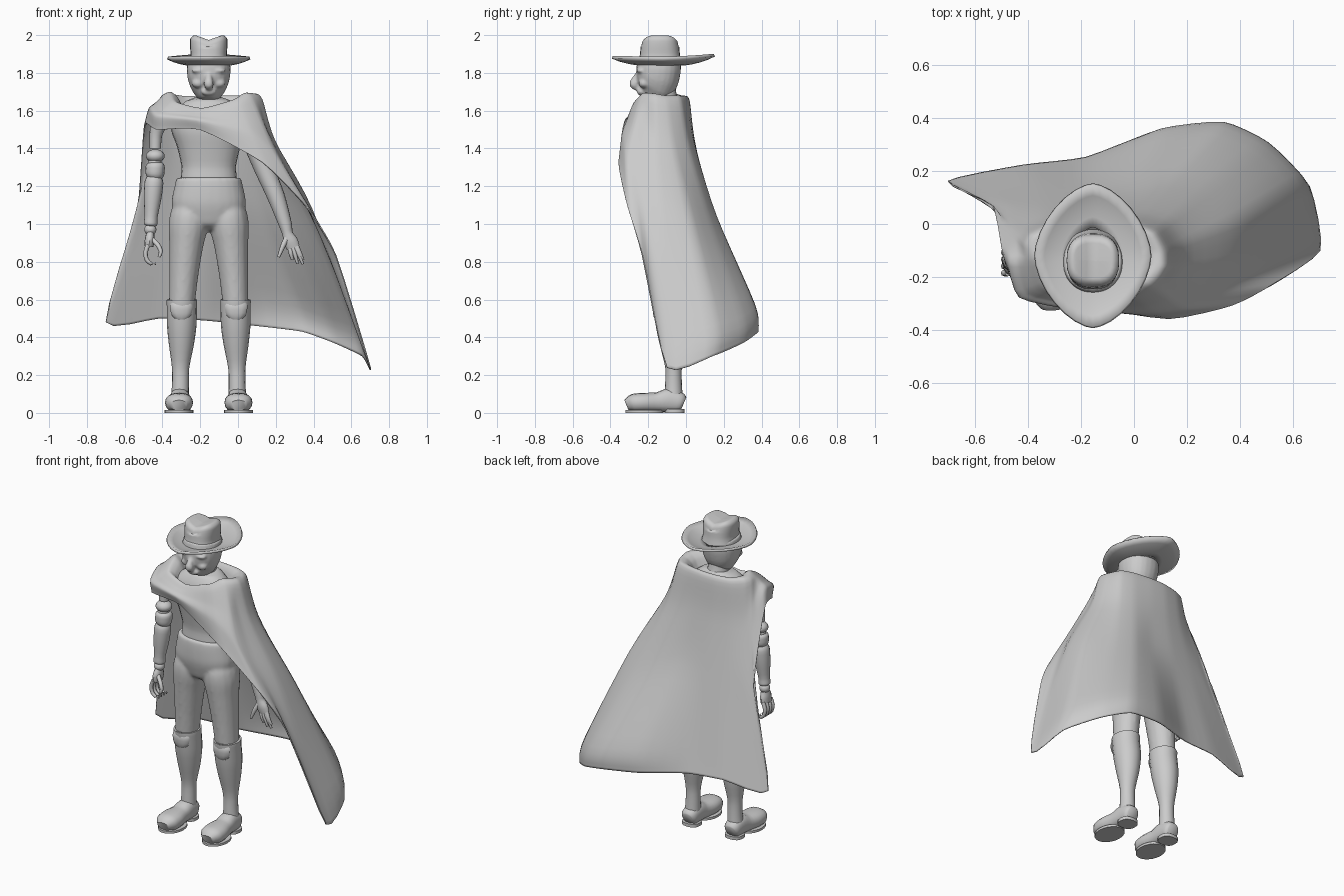
import bpy, bmesh
from math import sin, cos, pi, radians
from mathutils import Vector

CX = -0.155  # body centre line


def spline(pts, n, cyclic=False, k=0.4):
    """Cardinal spline through points of any dimension."""
    P = [Vector(p) for p in pts]
    m, out = len(P), []
    get = (lambda i: P[i % m]) if cyclic else (lambda i: P[max(0, min(m - 1, i))])
    for i in range(m if cyclic else m - 1):
        a, b = get(i), get(i + 1)
        ta, tb = (b - get(i - 1)) * k, (get(i + 2) - a) * k
        for j in range(n):
            t = j / n
            t2, t3 = t * t, t * t * t
            out.append(a * (2*t3 - 3*t2 + 1) + ta * (t3 - 2*t2 + t)
                       + b * (3*t2 - 2*t3) + tb * (t3 - t2))
    if not cyclic:
        out.append(P[-1])
    return out


def skin(name, rings, caps=True, angle=50):
    """Join closed rings of points into a smooth shaded object."""
    bm = bmesh.new()
    vs = [[bm.verts.new(p) for p in r] for r in rings]
    n = len(vs[0])
    for a, b in zip(vs, vs[1:]):
        for i in range(n):
            bm.faces.new((a[i], a[(i + 1) % n], b[(i + 1) % n], b[i]))
    if caps:
        bm.faces.new(vs[0])
        bm.faces.new(vs[-1])
    bmesh.ops.recalc_face_normals(bm, faces=bm.faces)
    me = bpy.data.meshes.new(name)
    bm.to_mesh(me)
    bm.free()
    me.shade_smooth()
    me.set_sharp_from_angle(angle=radians(angle))
    ob = bpy.data.objects.new(name, me)
    bpy.context.collection.objects.link(ob)
    return ob


def signed_pow(v, e):
    return abs(v) ** e * (1 if v > 0 else -1)


def tube(name, secs, n=16, sub=3, e=1.0, flip=False):
    """Sections are (x, y, z, half width, half depth) along a path."""
    secs = [s if len(s) == 5 else (*s, s[3]) for s in secs]
    pts = spline(secs, sub)
    rings = []
    for i, s in enumerate(pts):
        t = Vector((pts[min(i + 1, len(pts) - 1)] - pts[max(i - 1, 0)])[:3]).normalized()
        u = (Vector((1, 0, 0)) - t * t.x).normalized()
        w = t.cross(u)
        ring = []
        for j in range(n):
            a = 2 * pi * j / n
            p = (Vector(s[:3]) + u * s[3] * signed_pow(cos(a), e)
                 + w * s[4] * signed_pow(sin(a), e))
            if flip:
                p.x = 2 * CX - p.x
            ring.append(p)
        rings.append(ring)
    return skin(name, rings)


def ball(name, loc, r):
    x, y, z = loc
    rx, ry, rz = r
    return tube(name, [(x, y, z - rz * cos(pi * i / 10), rx * sin(pi * i / 10) + 1e-4,
                        ry * sin(pi * i / 10) + 1e-4) for i in range(11)], sub=1)


def fuse(parts, voxel, smooth):
    """Merge overlapping parts into one soft surface."""
    with bpy.context.temp_override(active_object=parts[0], object=parts[0],
                                   selected_objects=parts, selected_editable_objects=parts):
        bpy.ops.object.join()
    m = parts[0].modifiers.new("merge", "REMESH")
    m.mode, m.voxel_size, m.use_smooth_shade = "VOXEL", voxel, True
    m = parts[0].modifiers.new("soften", "SMOOTH")
    m.factor, m.iterations = .5, smooth


# torso and neck
tube("torso", [(CX, -.11, 1.18, .155, .105), (CX, -.11, 1.25, .148, .1), (CX, -.11, 1.31, .145, .098),
               (CX, -.115, 1.41, .168, .11), (CX, -.12, 1.5, .2, .12), (CX, -.12, 1.58, .2, .11),
               (CX, -.11, 1.65, .12, .08), (CX, -.11, 1.67, .07, .06)], n=24, e=.9)
tube("neck", [(CX, -.1, 1.6, .075), (CX, -.115, 1.68, .065), (CX, -.13, 1.76, .07)])

# trousers: hips and both legs merged
hips = tube("trousers", [(CX, -.1, .97, .03, .06), (CX, -.1, 1.0, .12, .1), (CX, -.1, 1.05, .18, .115),
                         (CX, -.105, 1.12, .197, .125), (CX, -.11, 1.2, .181, .12),
                         (CX, -.11, 1.245, .172, .114)], n=24, e=.9)
legs = [tube("trouser_leg", [(-.24, -.103, 1.13, .08, .09), (-.258, -.1, 1.05, .1, .115),
                             (-.265, -.1, .98, .104, .116), (-.275, -.1, .88, .09, .102),
                             (-.288, -.095, .72, .077, .087), (-.298, -.09, .56, .068, .077)],
             flip=f) for f in (False, True)]
fuse([hips] + legs, .01, 8)

# head merged with nose, brows, cheeks and mouth
head = tube("head", [(CX, -.19, 1.66, .03, .035), (CX, -.185, 1.672, .052, .06), (CX, -.165, 1.71, .088, .095),
                     (CX, -.152, 1.76, .109, .112), (CX, -.145, 1.82, .116, .118),
                     (CX, -.14, 1.88, .108, .112)], n=24, e=.92)
face = [tube("nose", [(CX, -.25, 1.8, .014), (CX, -.27, 1.76, .022), (CX, -.274, 1.74, .027),
                      (CX, -.255, 1.72, .018)], n=10),
        ball("mouth", (CX, -.235, 1.7), (.04, .025, .022))]
for s in (-1, 1):
    face += [ball("brow", (CX + s * .05, -.238, 1.812), (.042, .025, .014)),
             ball("cheek", (CX + s * .055, -.22, 1.745), (.035, .032, .026))]
fuse([head] + face, .007, 5)

# boots, knee pads, soles
for f in (False, True):
    tube("boot_shaft", [(-.297, -.09, .585, .068, .075), (-.297, -.09, .6, .08, .088),
                        (-.297, -.088, .56, .08, .085), (-.298, -.075, .46, .078, .084),
                        (-.3, -.068, .36, .066, .07), (-.304, -.066, .24, .046, .044),
                        (-.305, -.066, .14, .045, .045), (-.308, -.065, .05, .05, .05)], flip=f)
    tube("knee_pad", [(-.3, -.14, .48, .012, .015), (-.3, -.15, .515, .05, .022),
                      (-.3, -.152, .56, .06, .024), (-.3, -.145, .585, .055, .018)], n=12, flip=f)
    tube("foot", [(-.308, -.012, .05, .035, .035), (-.308, -.03, .056, .05, .052), (-.308, -.09, .066, .055, .064),
                  (-.31, -.15, .057, .06, .052), (-.312, -.22, .055, .074, .051),
                  (-.313, -.28, .052, .069, .048), (-.313, -.315, .04, .04, .03)], flip=f, e=.85)
    tube("front_sole", [(-.312, -.22, z, .077, .101) for z in (0, .015)], n=20, sub=1, flip=f)
    tube("heel", [(-.308, -.06, z, .057, .053) for z in (0, .02)], sub=1, e=.8, flip=f)

# jointed arm on the right
tube("upper_arm", [(-.39, -.13, 1.6, .05), (-.42, -.13, 1.53, .045), (-.435, -.13, 1.47, .033),
                   (-.438, -.13, 1.4, .03)])
ball("elbow_upper", (-.438, -.13, 1.36), (.05, .048, .035))
ball("elbow_joint", (-.44, -.13, 1.325), (.035, .035, .03))
tube("elbow_sleeve", [(-.438, -.13, 1.325, .036), (-.438, -.13, 1.31, .05), (-.44, -.13, 1.265, .05),
                      (-.442, -.13, 1.245, .04)])
tube("jointed_forearm", [(-.442, -.13, 1.25, .038), (-.445, -.132, 1.22, .05), (-.452, -.135, 1.14, .047),
                         (-.46, -.14, 1.04, .035), (-.463, -.14, 1.0, .036), (-.464, -.14, .99, .025)])
ball("wrist", (-.464, -.14, .97), (.032, .032, .03))
tube("jointed_palm", [(-.464, -.14, .955, .02, .03), (-.467, -.145, .92, .026, .045),
                      (-.472, -.145, .88, .024, .045)], n=12)
for i in range(4):
    y = -.185 + i * .026
    tube("jointed_finger", [(-.475, y, .89, .012), (-.49, y, .85, .012), (-.483, y, .81, .011),
                            (-.46, y, .79, .01), (-.435, y, .79, .008)], n=8, sub=2)
tube("jointed_thumb", [(-.455, -.165, .92, .013), (-.425, -.185, .89, .013), (-.408, -.195, .855, .011),
                       (-.418, -.195, .825, .008)], n=8, sub=2)

# plain arm on the left
tube("left_arm", [(.02, -.12, 1.6, .06), (.07, -.12, 1.46, .056), (.135, -.12, 1.3, .052),
                  (.2, -.13, 1.15, .047), (.25, -.14, 1.0, .035), (.262, -.145, .95, .028),
                  (.278, -.15, .91, .038, .024), (.293, -.15, .875, .035, .018)])
for x0, x1, z1 in ((.272, .288, .81), (.285, .315, .79), (.298, .343, .787), (.308, .345, .81)):
    tube("finger", [(x0, -.15, .89, .013), ((x0 + x1) / 2, -.155, .845, .012), (x1, -.15, z1, .007)], n=8)
tube("thumb", [(.26, -.155, .93, .016), (.236, -.17, .88, .013), (.215, -.175, .825, .008)], n=8)

# cape: each column gives shoulder, middle and hem points
columns = [
    (-.40, -.14, 1.67, -.47, -.13, 1.61, -.495, -.10, 1.52),
    (-.37, -.25, 1.62, -.43, -.275, 1.57, -.43, -.26, 1.50),
    (-.20, -.285, 1.585, -.22, -.32, 1.55, -.20, -.305, 1.50),
    (.00, -.28, 1.63, .06, -.335, 1.48, .13, -.355, 1.325),
    (.07, -.24, 1.665, .20, -.315, 1.37, .37, -.305, 1.08),
    (.105, -.20, 1.665, .29, -.25, 1.23, .52, -.23, .83),
    (.125, -.16, 1.66, .39, -.14, 1.08, .70, -.10, .24),
    (.12, -.10, 1.65, .39, .02, 1.03, .66, .14, .30),
    (.08, -.03, 1.65, .27, .13, 1.0, .51, .30, .37),
    (.00, .00, 1.65, .13, .16, 1.04, .34, .38, .43),
    (-.12, .015, 1.65, -.03, .125, 1.1, .10, .355, .46),
    (-.22, .015, 1.65, -.20, .11, 1.1, -.18, .25, .49),
    (-.32, -.005, 1.65, -.35, .09, 1.1, -.42, .22, .50),
    (-.39, -.04, 1.66, -.48, .07, 1.08, -.70, .16, .48),
    (-.41, -.08, 1.665, -.465, -.02, 1.4, -.535, .07, 1.07)]
neck = Vector((-.145, -.13, 0))
grid = []
for i, c in enumerate(columns):
    s, mid, hem = Vector(c[:3]), Vector(c[3:6]), Vector(c[6:])
    pts = []
    for k, dz in ((.6, -.05), (.7, .0), (.84, .025)):  # rolled collar rows
        p = neck.lerp(s, k)
        p.z = s.z + dz
        pts.append(p)
    drop = s.lerp(mid, .5)
    if s.z - mid.z > .35:  # cloth falls steeply below the shoulder
        drop = s.lerp(mid, .26)
        drop.z = s.z + .38 * (mid.z - s.z)
    low = mid.lerp(hem, .78)
    if 7 <= i <= 10:  # billow just above the hem
        low += Vector((.02, .032, 0))
    grid.append(spline(pts + [s, drop, mid, low, hem], 5))
rows = [spline([g[r] for g in grid], 4, True, .28) for r in range(len(grid[0]))]
cape = skin("cape", rows, caps=False, angle=80)
mod = cape.modifiers.new("thickness", "SOLIDIFY")
mod.thickness, mod.offset = .007, 0

# hat brim: pointed oval curling up at the edge
rings = []
for t in (.4, .55, .7, .85, 1):
    ring = []
    for j in range(32):
        a = 2 * pi * j / 32
        c, d = cos(a), sin(a)
        x, y = .218 * t * signed_pow(c, 1.25), .27 * t * signed_pow(d, 1.2)
        ring.append((CX + x, -.12 + y, 1.842 + .037 * t ** 3 + (.015 if d > 0 else .004) * d * d * t * t))
    rings.append(ring)
brim = skin("hat_brim", rings, caps=False)
mod = brim.modifiers.new("thickness", "SOLIDIFY")
mod.thickness, mod.offset = .016, 0

# hat crown with a lengthwise crease
crown = tube("hat_crown", [(CX, -.138, 1.84, .108, .118), (CX, -.138, 1.89, .096, .107),
                           (CX, -.138, 1.94, .099, .102), (CX, -.138, 1.98, .098, .095),
                           (CX, -.138, 1.998, .08, .075), (CX, -.138, 1.998, .05, .045),
                           (CX, -.138, 1.996, .01, .01)], n=24, e=.8)
for v in crown.data.vertices:
    if v.co.z > 1.95:
        v.co.z -= .025 * max(0, 1 - abs(v.co.x - CX) / .07)
        v.co.z = min(v.co.z, 2.0)
